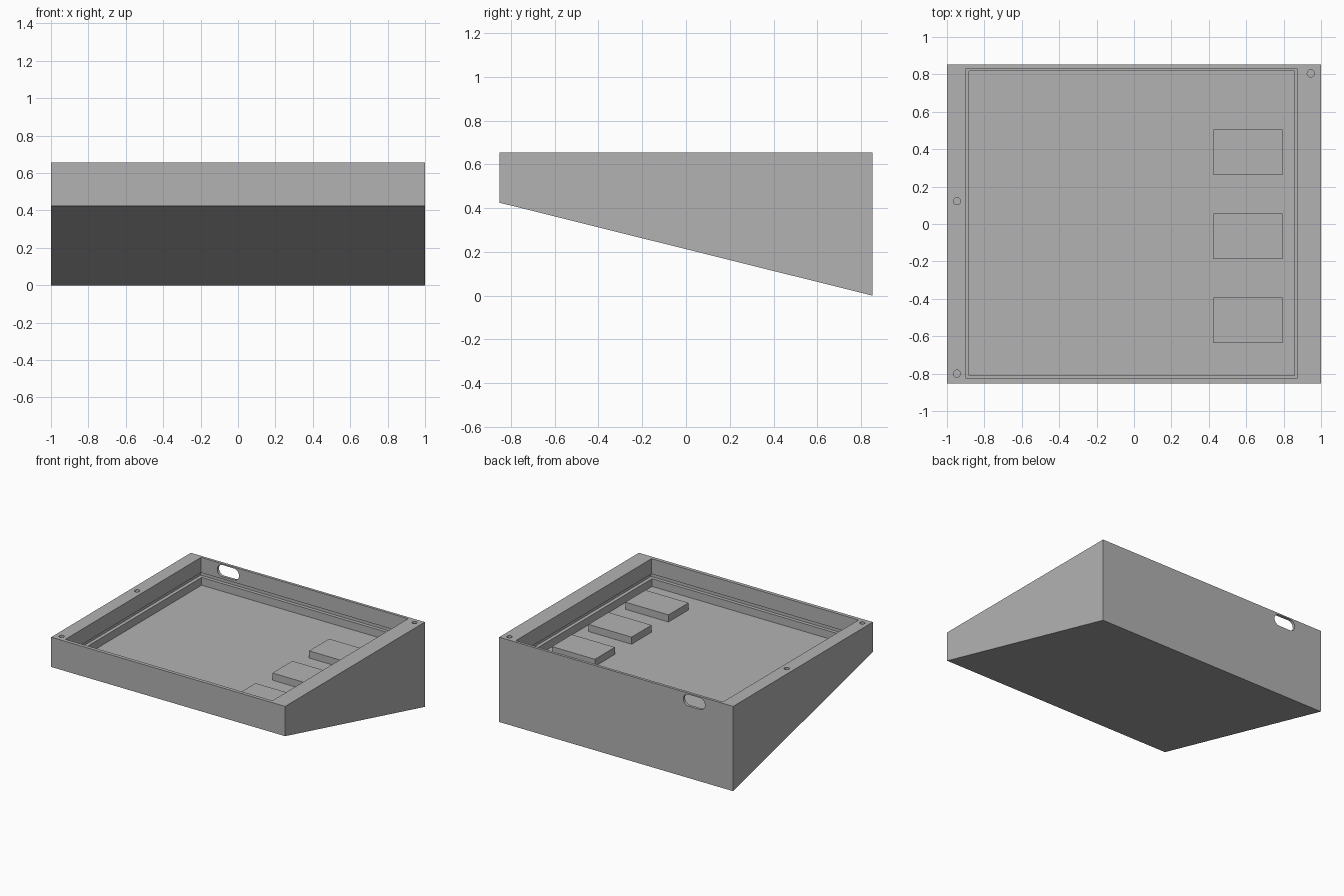
import bpy
import bmesh
from mathutils import Matrix, Vector

if "Cube" in bpy.data.objects:
    bpy.data.objects.remove(bpy.data.objects["Cube"])

TOP = 0.655
FLOOR = 0.45
HALF_Y = 0.853

grey = bpy.data.materials.new("plain grey")
grey.use_nodes = True
grey.diffuse_color = (0.448, 0.448, 0.448, 1)
grey.node_tree.nodes["Principled BSDF"].inputs["Base Color"].default_value = grey.diffuse_color


def make_object(name, bm):
    bmesh.ops.recalc_face_normals(bm, faces=bm.faces)
    mesh = bpy.data.meshes.new(name)
    bm.to_mesh(mesh)
    bm.free()
    mesh.materials.append(grey)
    obj = bpy.data.objects.new(name, mesh)
    bpy.context.collection.objects.link(obj)
    return obj


def box(name, x0, x1, y0, y1, z0, z1):
    bm = bmesh.new()
    size = Matrix.Diagonal((x1 - x0, y1 - y0, z1 - z0, 1))
    centre = Vector((x0 + x1, y0 + y1, z0 + z1)) / 2
    bmesh.ops.create_cube(bm, size=1, matrix=Matrix.Translation(centre) @ size)
    return make_object(name, bm)


def cylinder(name, centre, radius, depth, axis="Z"):
    bm = bmesh.new()
    turn = Matrix.Rotation(1.5707963, 4, "X") if axis == "Y" else Matrix()
    bmesh.ops.create_cone(bm, cap_ends=True, segments=32, radius1=radius, radius2=radius,
                          depth=depth, matrix=Matrix.Translation(centre) @ turn)
    return make_object(name, bm)


def cut(target, cutter):
    cutter.hide_render = True
    mod = target.modifiers.new("cut", "BOOLEAN")
    mod.operation = "DIFFERENCE"
    mod.solver = "EXACT"
    mod.object = cutter
    bpy.context.view_layer.objects.active = target
    bpy.ops.object.modifier_apply(modifier=mod.name)
    bpy.data.objects.remove(cutter)


# Wedge-shaped case: side profile extruded across the width
bm = bmesh.new()
profile = [(-HALF_Y, 0.425), (HALF_Y, 0), (HALF_Y, TOP), (-HALF_Y, TOP)]
face = bm.faces.new([bm.verts.new((-1, y, z)) for y, z in profile])
extruded = bmesh.ops.extrude_face_region(bm, geom=[face])
bmesh.ops.translate(bm, vec=(2, 0, 0),
                    verts=[v for v in extruded["geom"] if isinstance(v, bmesh.types.BMVert)])
case = make_object("wedge_case", bm)

# Tray recess, a shallow groove round its walls, and the narrower lower part
for name, inset, z0, z1 in [("recess", 0, 0.51, TOP + 0.1),
                            ("groove", -0.012, 0.51, 0.537),
                            ("lower_recess", 0.015, FLOOR, 0.6)]:
    cut(case, box(name, -0.898 + inset, 0.872 - inset,
                  -0.825 + inset, 0.832 - inset, z0, z1))

# Screw holes in the rim
for x, y in [(-0.947, -0.8), (-0.947, 0.122), (0.945, 0.805)]:
    cut(case, cylinder("screw_hole", (x, y, TOP), 0.019, 0.2))

# Rounded cable slot through the back wall
slot_x, slot_z, slot_r, reach = -0.667, 0.6, 0.045, 0.048
bm = bmesh.new()
bmesh.ops.create_cone(bm, cap_ends=True, segments=32, radius1=slot_r, radius2=slot_r,
                      depth=0.12, matrix=Matrix.Rotation(1.5707963, 4, "X"))
for v in bm.verts:
    v.co.x += reach if v.co.x > 0 else -reach
bmesh.ops.translate(bm, verts=bm.verts, vec=(slot_x, HALF_Y, slot_z))
cut(case, make_object("cable_slot", bm))

# Raised blocks on the tray floor
for i, y in enumerate([-0.515, -0.065, 0.383]):
    box(f"raised_block_{i + 1}", 0.425, 0.793, y - 0.122, y + 0.122, FLOOR - 0.005, 0.505)
